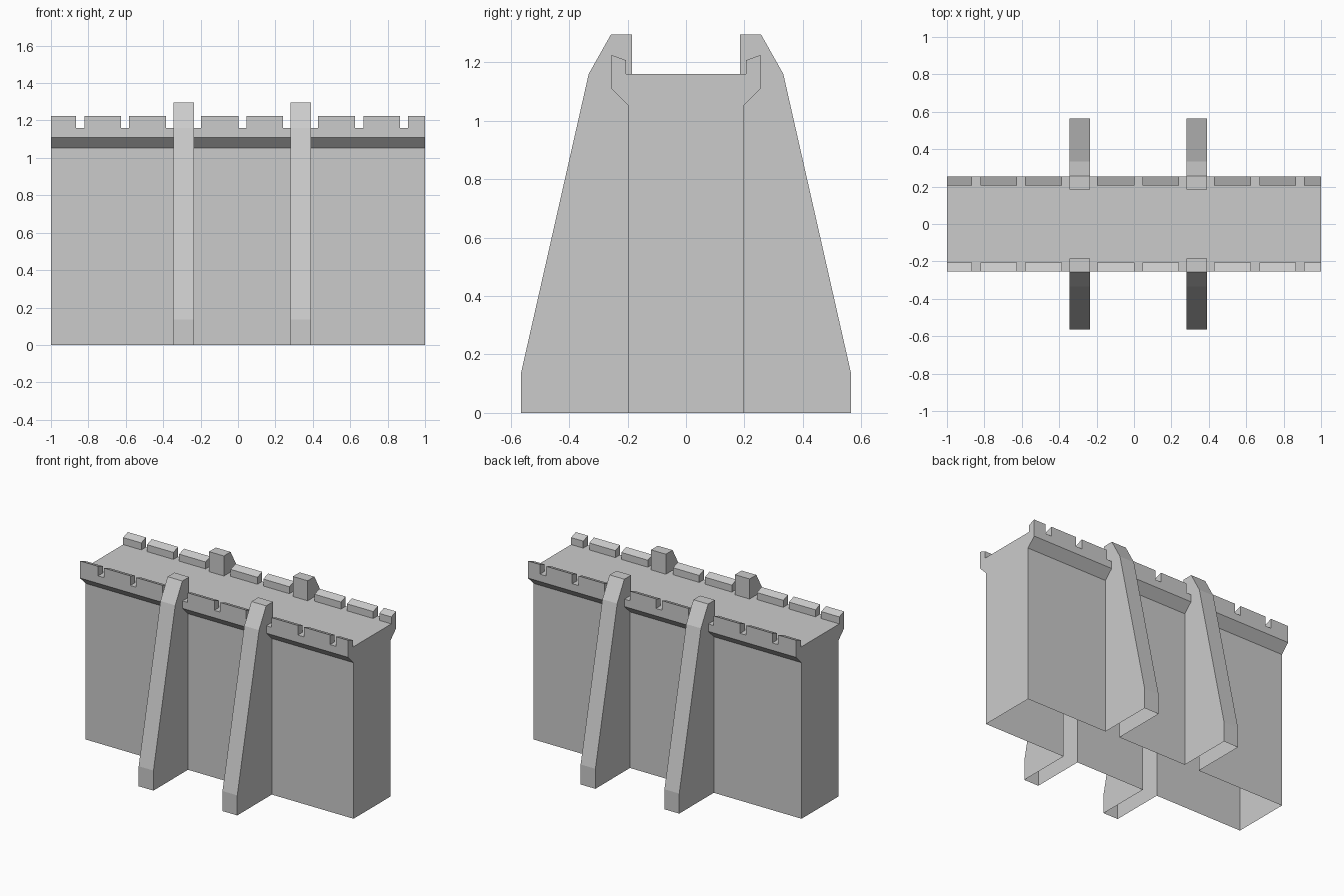
import bpy, bmesh

if "Cube" in bpy.data.objects:
    bpy.data.objects.remove(bpy.data.objects["Cube"])


def prism(name, profile, x0, x1, skip_bottom=False):
    """Extrude a (y, z) profile along x."""
    bm = bmesh.new()
    a = [bm.verts.new((x0, y, z)) for y, z in profile]
    b = [bm.verts.new((x1, y, z)) for y, z in profile]
    n = len(profile)
    bm.faces.new(a)
    bm.faces.new(b)
    for i in range(n):
        j = (i + 1) % n
        bm.faces.new((a[i], a[j], b[j], b[i]))
    bmesh.ops.recalc_face_normals(bm, faces=bm.faces)
    if skip_bottom:
        remove_underside(bm)
    me = bpy.data.meshes.new(name)
    bm.to_mesh(me)
    bm.free()
    ob = bpy.data.objects.new(name, me)
    bpy.context.collection.objects.link(ob)
    return ob


def remove_underside(bm):
    low = min(v.co.z for v in bm.verts)
    faces = [f for f in bm.faces if all(abs(v.co.z - low) < 1e-4 for v in f.verts)]
    bmesh.ops.delete(bm, geom=faces, context='FACES')


# Wall body with the corbelled lip under the walkway
half = [(0.197, 0), (0.197, 1.052), (0.255, 1.11), (0.255, 1.16)]
wall = prism("wall", half + [(-y, z) for y, z in reversed(half)], -1, 1)

# Sloped buttresses, two on each side, fused into the wall
buttress = [(0.185, 0), (0.565, 0), (0.565, 0.135), (0.333, 1.16),
            (0.257, 1.295), (0.185, 1.295)]
helpers = []
for x0, x1 in ((-0.345, -0.235), (0.28, 0.39)):
    for s in (-1, 1):
        ob = prism("buttress", [(s * y, z) for y, z in buttress], x0, x1)
        ob.hide_render = True
        helpers.append(ob)
        mod = wall.modifiers.new("fuse_buttress", 'BOOLEAN')
        mod.operation = 'UNION'
        mod.solver = 'EXACT'
        mod.object = ob

fused = bpy.data.meshes.new_from_object(
    wall.evaluated_get(bpy.context.evaluated_depsgraph_get()))
wall.modifiers.clear()
wall.data = fused
wall.name = "wall_with_buttresses"
for ob in helpers:
    bpy.data.objects.remove(ob)

# The shell is open underneath
bm = bmesh.new()
bm.from_mesh(fused)
remove_underside(bm)
bm.to_mesh(fused)
bm.free()

# Merlons along both edges, with tops sloping inwards
merlon = [(0.255, 1.16), (0.255, 1.225), (0.205, 1.207), (0.205, 1.16)]
spans = [(-1, -0.865), (-0.822, -0.625), (-0.582, -0.385), (-0.198, 0.002),
         (0.045, 0.24), (0.428, 0.625), (0.67, 0.865), (0.91, 1)]
for s in (-1, 1):
    for x0, x1 in spans:
        prism("merlon", [(s * y, z) for y, z in merlon], x0, x1, True)
